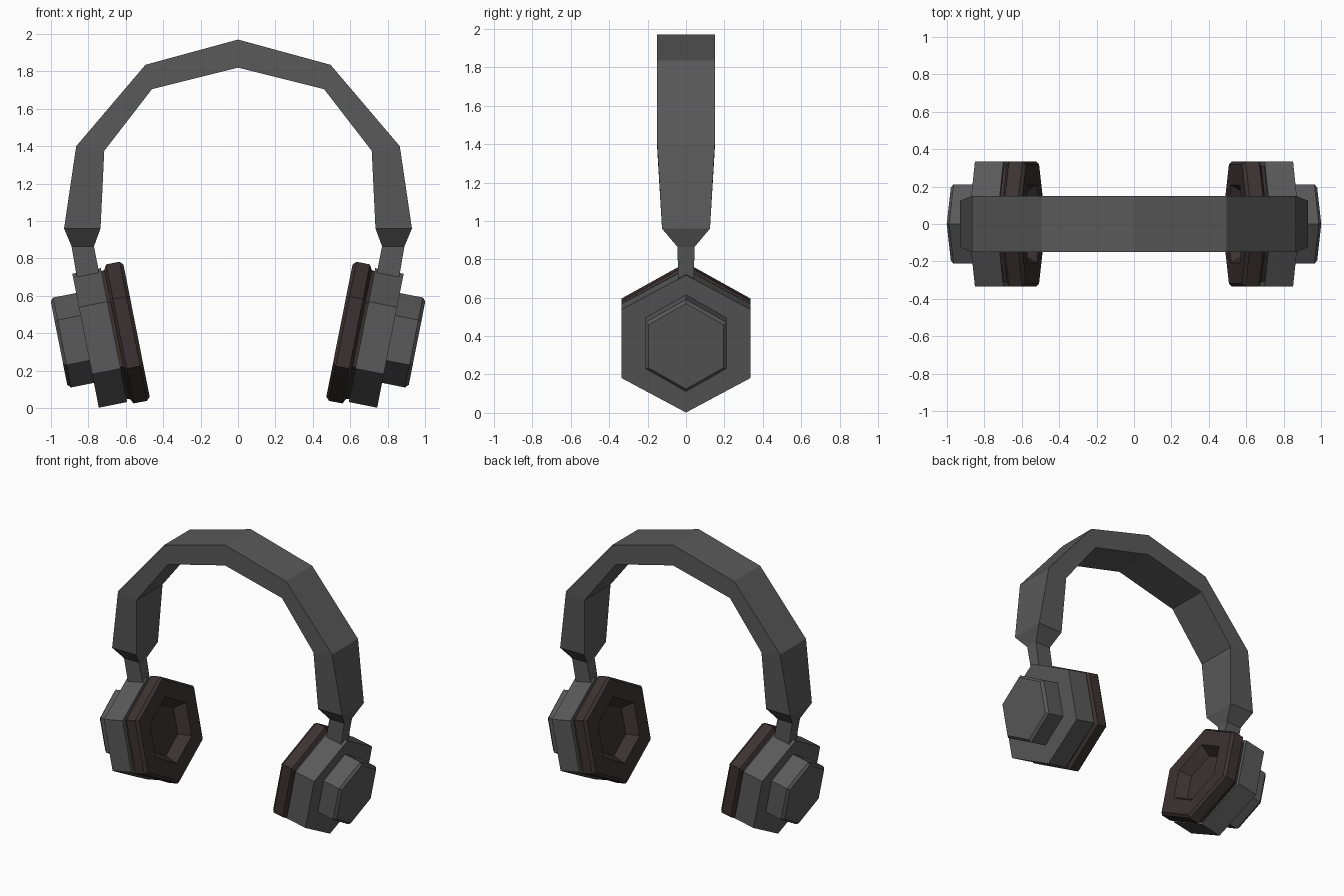
import bpy, bmesh, math
from mathutils import Vector

if "Cube" in bpy.data.objects:
    bpy.data.objects.remove(bpy.data.objects["Cube"])


def material(name, rgb):
    m = bpy.data.materials.new(name)
    m.diffuse_color = (*rgb, 1)
    m.use_nodes = True
    m.node_tree.nodes["Principled BSDF"].inputs["Base Color"].default_value = m.diffuse_color
    return m


GREY = material("charcoal grey", (0.1, 0.1, 0.1))
BROWN = material("dark brown cushion", (0.045, 0.032, 0.032))


def mirrored_loft(name, rings, mat, cap_start=True):
    """Skin a list of rings, cap the ends and mirror across x = 0."""
    bm = bmesh.new()
    loops = [[bm.verts.new(p) for p in ring] for ring in rings]
    for a, b in zip(loops, loops[1:]):
        n = len(a)
        for i in range(n):
            bm.faces.new((a[i], a[(i + 1) % n], b[(i + 1) % n], b[i]))
    if cap_start:
        bm.faces.new(loops[0])
    bm.faces.new(loops[-1])
    bmesh.ops.recalc_face_normals(bm, faces=bm.faces)
    if not cap_start:
        # open half band: make sure the end cap points down and outwards
        bm.faces.ensure_lookup_table()
        if bm.faces[-1].normal.z > 0:
            bmesh.ops.reverse_faces(bm, faces=bm.faces)
    me = bpy.data.meshes.new(name)
    bm.to_mesh(me)
    bm.free()
    me.materials.append(mat)
    ob = bpy.data.objects.new(name, me)
    bpy.context.collection.objects.link(ob)
    mod = ob.modifiers.new("mirror", "MIRROR")
    mod.use_axis[0] = True
    return ob


# Headband: (outer x, outer z, inner x, inner z, half depth), with slim stem at the end
stations = [
    (0.0, 1.97, 0.0, 1.82, 0.15),
    (0.495, 1.835, 0.46, 1.705, 0.15),
    (0.865, 1.40, 0.715, 1.375, 0.15),
    (0.93, 0.96, 0.735, 0.96, 0.125),
    (0.89, 0.865, 0.77, 0.865, 0.045),
    (0.86, 0.69, 0.738, 0.70, 0.04),
]
mirrored_loft("headband", [
    [(xo, -w, zo), (xo, w, zo), (xi, w, zi), (xi, -w, zi)]
    for xo, zo, xi, zi, w in stations], GREY, cap_start=False)

# Ear cup frame: tilted axis pointing inward, hexagon corner pointing up
TILT = math.radians(11.2)
INWARD = Vector((-math.cos(TILT), 0, math.sin(TILT)))
UP = Vector((math.sin(TILT), 0, math.cos(TILT)))
CENTRE = Vector((0.815, 0, 0.36))


def hex_part(name, profile, mat, y_scale=1.0, lift=0.0):
    """Six-sided turned part from (distance inward, radius) pairs."""
    rings = []
    for t, r in profile:
        rings.append([
            CENTRE + INWARD * t + UP * (lift + r * math.cos(k * math.pi / 3))
            + Vector((0, y_scale * r * math.sin(k * math.pi / 3), 0))
            for k in range(6)])
    return mirrored_loft(name, rings, mat)


hex_part("ear_cup", [(0, 0.365), (0.155, 0.365)], GREY, 1.06)
hex_part("outer_cap", [(-0.142, 0.227), (-0.125, 0.245), (0.02, 0.245)], GREY, 1.0, 0.015)
# Cushion with a recessed hexagonal hollow
hex_part("ear_cushion", [
    (0.14, 0.345), (0.172, 0.352), (0.187, 0.379), (0.26, 0.379),
    (0.278, 0.36), (0.278, 0.235), (0.20, 0.185)], BROWN, 1.02)
